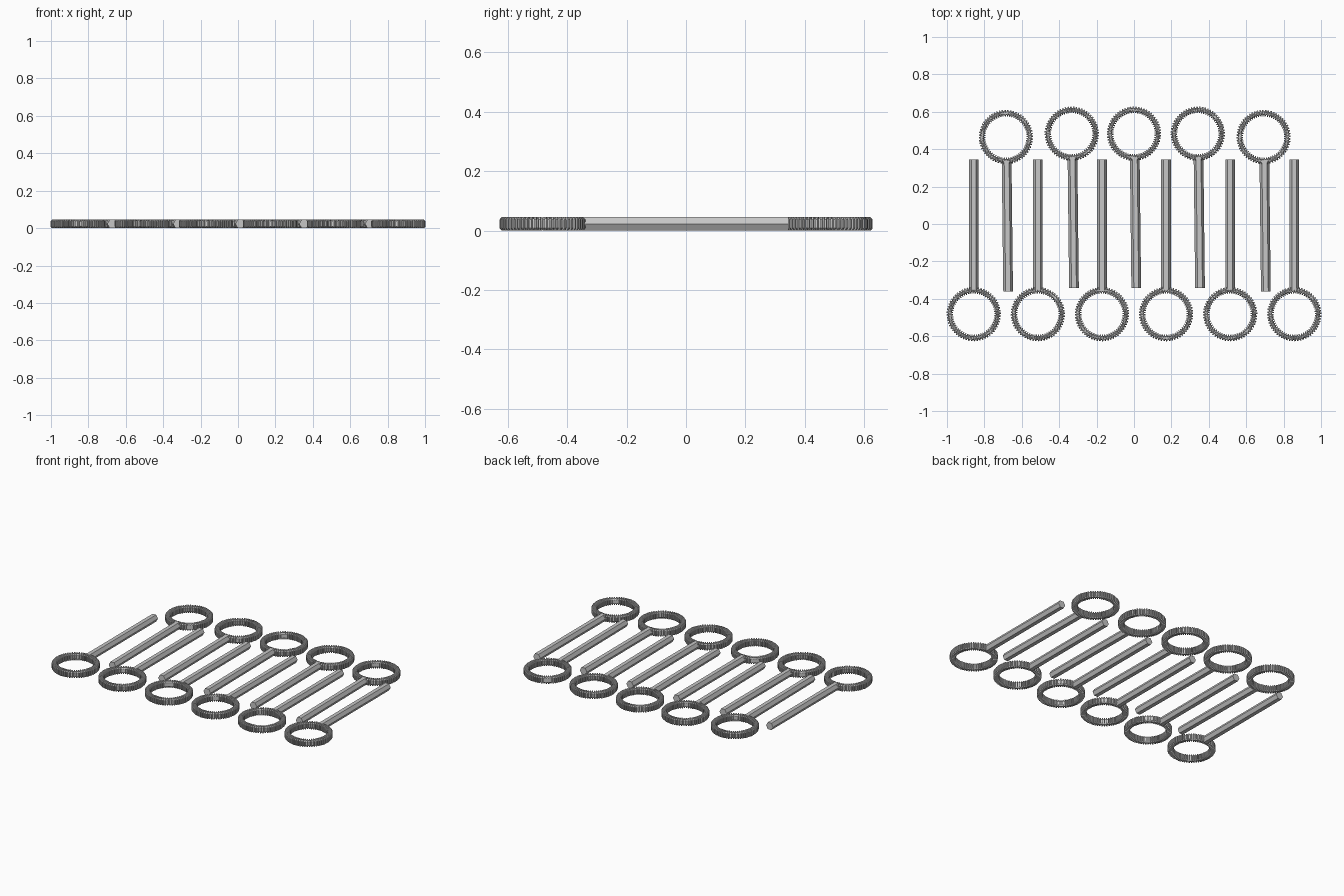
import bpy, bmesh, math
from mathutils import Matrix, Vector

if "Cube" in bpy.data.objects:
    bpy.data.objects.remove(bpy.data.objects["Cube"])

MID_Z = 0.0225
TEETH = 60
RING_R = 0.1275

steel = bpy.data.materials.new("light_grey_steel")
steel.diffuse_color = (0.57, 0.57, 0.57, 1)
steel.use_nodes = True
steel.node_tree.nodes["Principled BSDF"].inputs["Base Color"].default_value = steel.diffuse_color


def finish(bm, name):
    bmesh.ops.recalc_face_normals(bm, faces=bm.faces)
    me = bpy.data.meshes.new(name)
    bm.to_mesh(me)
    bm.free()
    me.materials.append(steel)
    ob = bpy.data.objects.new(name, me)
    bpy.context.collection.objects.link(ob)


def ribbed_ring(name, x, y):
    # chamfered section swept round a circle, swelling and shrinking at each rib
    section = [(1, .65), (.6, 1), (-.6, 1), (-1, .65),
               (-1, -.65), (-.6, -1), (.6, -1), (1, -.65)]
    bm = bmesh.new()
    loops = []
    for t in range(TEETH):
        for offset, w, h in ((0.05, .0175, .0225), (0.5, .0175, .0225),
                             (0.6, .0095, .018), (0.95, .0095, .018)):
            a = 2 * math.pi * (t + offset) / TEETH
            loops.append([bm.verts.new((x + (RING_R + u * w) * math.cos(a),
                                        y + (RING_R + u * w) * math.sin(a),
                                        MID_Z + v * h)) for u, v in section])
    for i, a in enumerate(loops):
        b = loops[(i + 1) % len(loops)]
        for j in range(8):
            k = (j + 1) % 8
            bm.faces.new((a[j], a[k], b[k], b[j]))
    finish(bm, name)


def hex_rod(name, start, end):
    # six-sided bar lying on a flat side, corners pointing sideways
    a, b = Vector((*start, MID_Z)), Vector((*end, MID_Z))
    d = (b - a).normalized()
    up = Vector((0, 0, 1))
    side = d.cross(up)
    bm = bmesh.new()
    ends = []
    for p in (a, b):
        ends.append([bm.verts.new(p + .026 * (math.cos(k * math.pi / 3) * side
                                              + math.sin(k * math.pi / 3) * up))
                     for k in range(6)])
    for k in range(6):
        n = (k + 1) % 6
        bm.faces.new((ends[0][k], ends[0][n], ends[1][n], ends[1][k]))
    for loop in ends:
        bm.faces.new(loop)
    finish(bm, name)


# front row: rings at the front, straight rods running back
for i in range(6):
    x = -0.857 + i * 0.3428
    ribbed_ring(f"front_ring_{i + 1}", x, -0.482)
    hex_rod(f"front_rod_{i + 1}", (x, -0.354), (x, 0.345))

# back row: rings at the back, slightly tilted rods running forward
back = [(-0.685, 0.465), (-0.333, 0.483), (0.0, 0.483), (0.341, 0.483), (0.693, 0.465)]
for i, (x, y) in enumerate(back):
    ribbed_ring(f"back_ring_{i + 1}", x, y)
    hex_rod(f"back_rod_{i + 1}", (x + .004, y - .126), (x + .012, y - .826))
